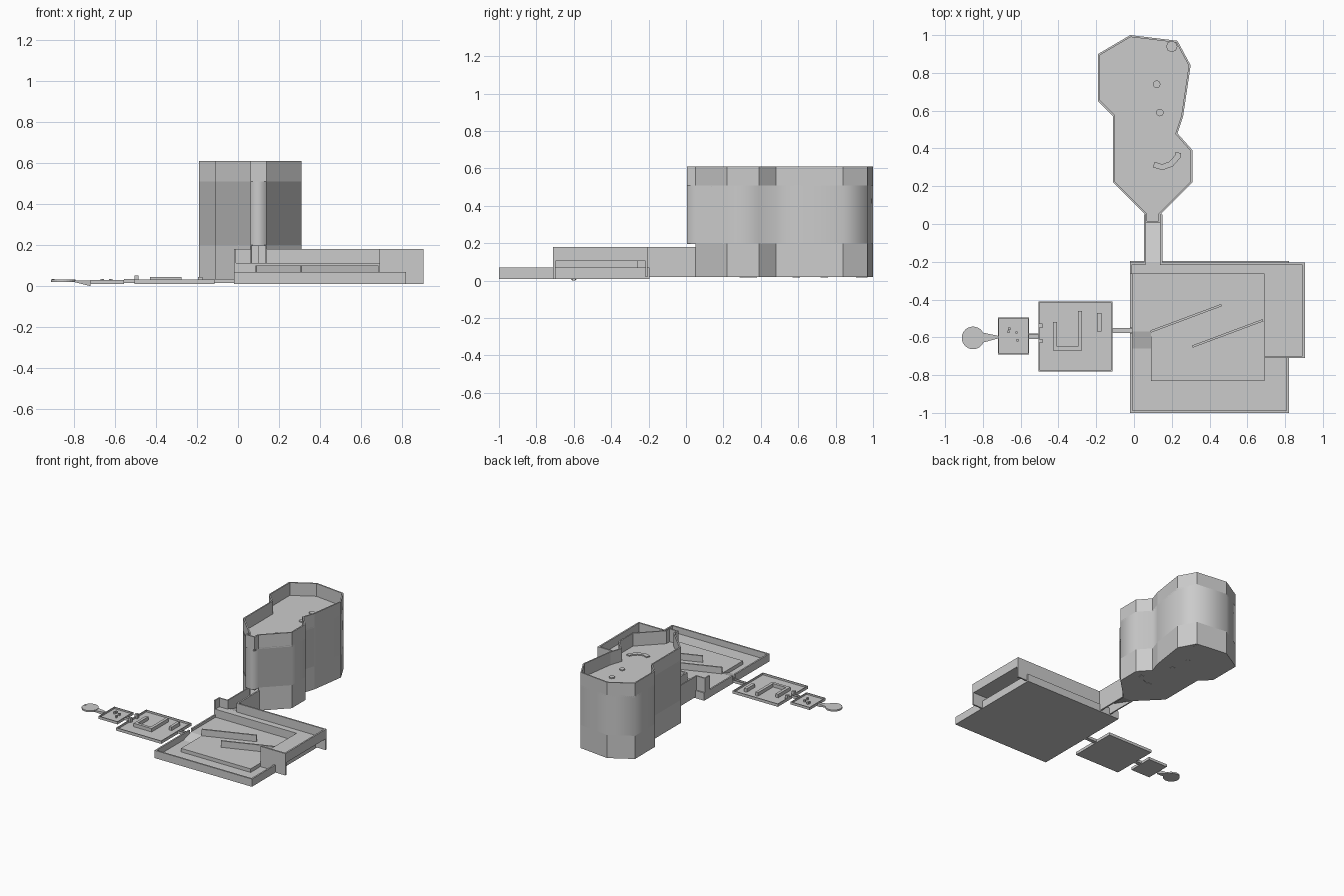
import bpy, bmesh, math
from mathutils import Vector

if "Cube" in bpy.data.objects:
    bpy.data.objects.remove(bpy.data.objects["Cube"])

grey = bpy.data.materials.new("plain_grey")
grey.use_nodes = True
colour = (0.6, 0.6, 0.6, 1)
grey.diffuse_color = colour
grey.node_tree.nodes["Principled BSDF"].inputs["Base Color"].default_value = colour


def finish(name, bm, smooth=False, fix=True):
    if fix:
        bmesh.ops.recalc_face_normals(bm, faces=bm.faces)
    for f in bm.faces:
        f.smooth = smooth
    me = bpy.data.meshes.new(name)
    bm.to_mesh(me)
    bm.free()
    me.materials.append(grey)
    ob = bpy.data.objects.new(name, me)
    bpy.context.collection.objects.link(ob)
    return ob


def loft(name, low, high, caps=True, smooth=False):
    """Join two matching loops of 3D points."""
    bm = bmesh.new()
    a = [bm.verts.new(p) for p in low]
    b = [bm.verts.new(p) for p in high]
    n = len(a)
    for i in range(n):
        j = (i + 1) % n
        bm.faces.new((a[i], a[j], b[j], b[i]))
    if caps:
        bm.faces.new(a[::-1])
        bm.faces.new(b)
    return finish(name, bm, smooth, caps)


def prism(name, pts, z0, z1, caps=True, smooth=False):
    return loft(name, [(x, y, z0) for x, y in pts], [(x, y, z1) for x, y in pts], caps, smooth)


def rect(x0, x1, y0, y1):
    return [(x0, y0), (x1, y0), (x1, y1), (x0, y1)]


def box(name, x0, x1, y0, y1, z0, z1):
    return prism(name, rect(x0, x1, y0, y1), z0, z1)


def ramp(name, x0, x1, y0, y1, top0, top1, thick):
    """Slab whose top changes height along y."""
    pts = [(x, y, top0 if y == y0 else top1) for x, y in rect(x0, x1, y0, y1)]
    return loft(name, [(x, y, z - thick) for x, y, z in pts], pts)


def disc(name, x, y, r, z0, z1, n=16):
    ring = [(x + r * math.cos(math.tau * i / n), y + r * math.sin(math.tau * i / n)) for i in range(n)]
    return prism(name, ring, z0, z1)


def inner_line(pts, t, closed):
    """Mitred copy of a path, moved t to its left."""
    p = [Vector(q) for q in pts]
    out = []
    for i, q in enumerate(p):
        dirs = []
        if closed or i > 0:
            dirs.append((q - p[i - 1]).normalized())
        if closed or i < len(p) - 1:
            dirs.append((p[(i + 1) % len(p)] - q).normalized())
        normals = [Vector((-d.y, d.x)) for d in dirs]
        m = sum(normals, Vector((0, 0))).normalized()
        out.append(tuple(q + m * (t / max(m.dot(normals[0]), 0.3))))
    return out


def wall(name, pts, t, z0, z1, closed=False):
    """Thin wall along a path, its thickness on the left."""
    inner = inner_line(pts, t, closed)
    if not closed:
        return prism(name, list(pts) + inner[::-1], z0, z1)
    bm = bmesh.new()
    rows = [[bm.verts.new((x, y, z)) for x, y in line]
            for line, z in ((pts, z0), (pts, z1), (inner, z1), (inner, z0))]
    n = len(pts)
    for k in range(4):
        a, b = rows[k], rows[(k + 1) % 4]
        for i in range(n):
            j = (i + 1) % n
            bm.faces.new((a[i], a[j], b[j], b[i]))
    return finish(name, bm)


# Tower: low room, smooth middle band, roof and parapet
tower = [(.14, .05), (.31, .22), (.31, .39), (.23, .48), (.26, .57), (.30, .84), (.23, .97),
         (-.02, 1), (-.19, .9), (-.19, .65), (-.11, .57), (-.11, .22), (.06, .05)]
upper = tower + [(.06, .005), (.14, .005)]
LOW, MID, ROOF, TOP = .02, .2, .51, .61
wall("tower_room_wall", tower, .01, LOW, MID)
prism("tower_floor", tower, LOW, LOW + .008)
prism("tower_ceiling", upper, MID - .005, MID)
prism("tower_middle_band", upper, MID, ROOF, caps=False, smooth=True)
prism("tower_roof", upper, ROOF - .01, ROOF)
wall("tower_parapet", upper, .01, ROOF, TOP, closed=True)

# Posts and curved bench that run through the tower
for i, (x, y, r, n) in enumerate([(.2, .94, .03, 8), (.12, .74, .02, 12), (.137, .59, .02, 12)]):
    disc(f"tower_post_{i + 1}", x, y, r, LOW - .002, ROOF + .008, n)
arc = [(.10, .30), (.15, .285), (.205, .305), (.245, .35), (.25, .375)]
wall("tower_curved_bench", arc, .03, LOW - .002, ROOF + .008)

# Arena: base with low outer wall, open at the side entrance
T = .012
box("arena_base", -.02, .82, -1, -.2, .01, .022)
wall("arena_low_wall", [(-.02, -.58), (-.02, -1), (.82, -1), (.82, -.195), (-.02, -.195), (-.02, -.55)],
     T, .01, .07)

# Arena middle platform with its ramp and slanted barriers
STEP = .05
prism("arena_platform", [(-.01, -.57), (.09, -.57), (.09, -.83), (.69, -.83), (.69, -.265), (-.01, -.265)],
      .02, STEP)
ramp("arena_platform_ramp", -.01, .09, -.66, -.57, .022, STEP, .012)
for i, (x, y) in enumerate([(.09, -.575), (.31, -.655)]):
    wall(f"slanted_barrier_{i + 1}", [(x, y), (x + .375, y + .14)], T, STEP, .1)

# Arena upper ledge, its riser and the high walls
LEDGE, HIGH = .112, .18
prism("arena_ledge", [(-.02, -.265), (.69, -.265), (.69, -.71), (.905, -.71), (.905, -.205), (-.02, -.205)],
      LEDGE - .006, LEDGE)
wall("ledge_riser", [(-.02, -.265), (.69, -.265), (.69, -.71)], .006, .02, LEDGE)
wall("high_wall_long", [(.69, -.71), (.905, -.71), (.905, -.205), (.15, -.205), (.15, .05)],
     T, LEDGE - .006, HIGH)
wall("high_wall_short", [(.053, .05), (.053, -.205), (-.02, -.205), (-.02, -.265)], .01, .02, HIGH)
wall("skirt_front", [(.69, -.71), (.905, -.71)], T, .01, LEDGE)
wall("skirt_back", [(.905, -.205), (.15, -.205), (.15, .05)], T, .02, LEDGE)

# Passage sloping from the ledge to the tower
ramp("passage_floor", .055, .148, -.205, .05, LEDGE, LOW + .008, .008)

# Side passages
def passage(name, x0, x1, y0, y1):
    box(name + "_floor", x0, x1, y0, y1, .015, .022)
    for side, y in (("front", y0), ("back", y1 - .004)):
        box(f"{name}_{side}_wall", x0, x1, y, y + .004, .015, .036)


passage("entry_passage", -.115, -.01, -.578, -.55)
passage("link_passage", -.555, -.505, -.61, -.58)


# Side rooms with thin rims
def room(name, x0, x1, y0, y1, z0, z1):
    box(name + "_floor", x0, x1, y0, y1, z0, z0 + .008)
    wall(name + "_rim", rect(x0, x1, y0, y1), .006, z0, z1, closed=True)


room("large_room", -.505, -.115, -.78, -.41, .01, .032)
room("small_room", -.72, -.555, -.69, -.495, .01, .03)

# Large room furniture
wall("u_shaped_barrier", [(-.43, -.52), (-.43, -.67), (-.275, -.67), (-.275, -.46)], .022, .015, .045)
box("straight_barrier", -.195, -.172, -.57, -.47, .015, .045)
for i, y in enumerate((-.55, -.63)):
    box(f"door_post_{i + 1}", -.505, -.485, y, y + .022, .015, .052)

# Small room blocks
for i, (x, y) in enumerate([(-.66, -.555), (-.622, -.575), (-.617, -.615), (-.665, -.57)]):
    box(f"small_block_{i + 1}", x - .006, x + .006, y - .006, y + .006, .015, .035)

# Round end pad and its funnel
disc("round_pad", -.852, -.603, .06, .02, .032, 24)
disc("round_pad_stud", -.9, -.597, .006, .03, .034, 8)
neck = [(-.8, -.628), (-.72, -.606), (-.72, -.592), (-.8, -.575)]
loft("funnel", [(x, y, 0 if x > -.75 else .02) for x, y in neck], [(x, y, .028) for x, y in neck])
